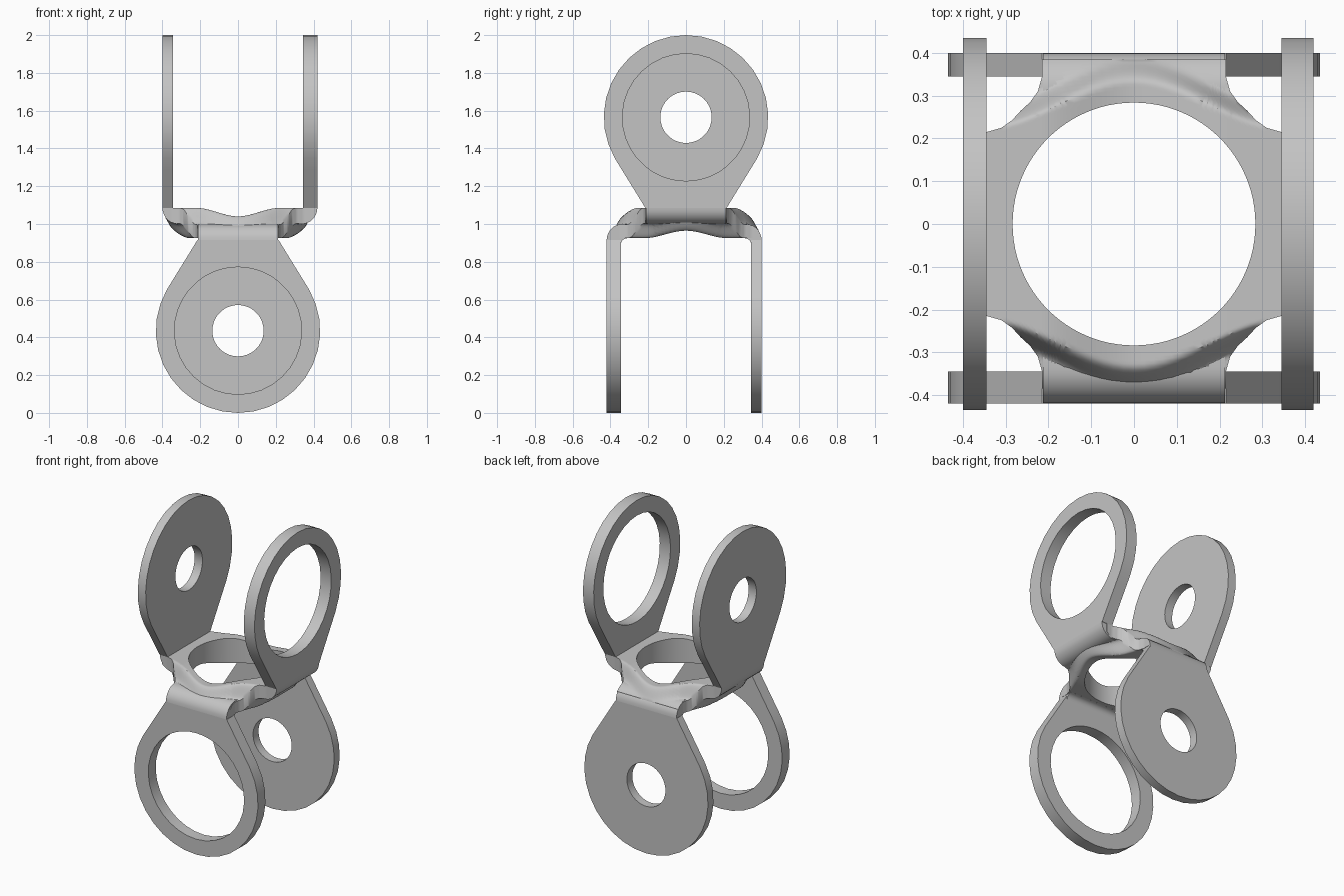
import bpy, bmesh, math
from mathutils import Vector, Matrix

if "Cube" in bpy.data.objects:
    bpy.data.objects.remove(bpy.data.objects["Cube"], do_unlink=True)

metal = bpy.data.materials.new("plain_grey")
grey = (0.55, 0.55, 0.55, 1)
metal.diffuse_color = grey
metal.use_nodes = True
metal.node_tree.nodes["Principled BSDF"].inputs["Base Color"].default_value = grey

INNER = 0.345      # inside face of every arm
STEP = 0.085       # height of the bend between hub and arm
NECK = 0.215       # half width of the neck


def finish(bm, name):
    bmesh.ops.recalc_face_normals(bm, faces=bm.faces)
    mesh = bpy.data.meshes.new(name)
    bm.to_mesh(mesh)
    bm.free()
    mesh.materials.append(metal)
    obj = bpy.data.objects.new(name, mesh)
    bpy.context.collection.objects.link(obj)
    bpy.ops.object.select_all(action='DESELECT')
    obj.select_set(True)
    bpy.context.view_layer.objects.active = obj
    bpy.ops.object.shade_smooth_by_angle(angle=math.radians(35))


def subdivide(points, n):
    """Closed loop with every side cut into n pieces."""
    loop = []
    for a, b in zip(points, points[1:] + points[:1]):
        loop += [a.lerp(b, i / n) for i in range(n)]
    return loop


def smooth(t):
    t = min(max(t, 0), 1)
    return t * t * (3 - 2 * t)


def bridge(bm, a, b):
    for i in range(len(a)):
        j = (i + 1) % len(a)
        bm.faces.new((a[i], a[j], b[j], b[i]))


# Hub: a ring whose two sides swell along crossing directions
def swell(along, across):
    along, across = abs(along), abs(across)
    edge = 0.22 + 0.055 * (1 + math.cos(math.pi * min(along / 0.36, 1)))
    ridge = 0.04 + 0.045 * smooth(along / 0.22)
    drop = max(across - 0.32, 0)
    base = math.sqrt(max(0.083 ** 2 - drop ** 2, 0)) - STEP
    t = smooth((across - edge) / 0.055)
    return ridge * (1 - t) + base * t


def make_hub():
    half = [Vector(p) for p in ((0.385, 0), (0.385, 0.11), (0.385, NECK), (0.345, NECK),
                                (0.31, 0.225), (0.285, 0.243), (0.265, 0.265))]
    quarter = half + [Vector((p.y, p.x)) for p in reversed(half[:-1])]
    points = []
    for k in range(4):
        turn = Matrix.Rotation(k * math.pi / 2, 2)
        points += [turn @ p for p in quarter[:-1]]
    loop = subdivide(points, 4)
    bm = bmesh.new()
    rings = 14
    top, bottom = [], []
    for r in range(rings + 1):
        up, down = [], []
        for p in loop:
            q = (p.normalized() * 0.284).lerp(p, r / rings)
            low = swell(q.y, q.x)
            up.append(bm.verts.new((q.x, q.y, 1 + swell(q.x, q.y))))
            down.append(bm.verts.new((q.x, q.y, 1 - low * (0.88 if low > 0 else 1))))
        top.append(up)
        bottom.append(down)
    for r in range(rings):
        bridge(bm, top[r], top[r + 1])
        bridge(bm, bottom[r + 1], bottom[r])
    bridge(bm, top[0], bottom[0])
    bridge(bm, top[-1], bottom[-1])
    finish(bm, "hub")


# Arm: round eye plate tapering to a neck, plus the bend joining the hub
def make_arm(name, thick, hole, angle, up, fillet):
    bm = bmesh.new()
    centre, radius = 0.565, 0.435
    outer = INNER + thick
    arc = [math.radians(-30 + 240 * i / 22) for i in range(23)]
    loop = [Vector((math.cos(a), math.sin(a))) * radius for a in arc]
    left, right = Vector((-NECK, STEP - centre)), Vector((NECK, STEP - centre))
    for a, b, n in ((loop[-1], left, 4), (left, right, 6), (right, loop[0], 4)):
        loop += [a.lerp(b, i / n) for i in range(1, n + 1)]
    loop.pop()
    rim = [p.normalized() * hole for p in loop]
    o_in, o_out, h_in, h_out = [
        [bm.verts.new((d, p.x, centre + p.y)) for p in pts]
        for pts in (loop, rim) for d in (INNER, outer)]
    bridge(bm, o_in, o_out)
    bridge(bm, h_in, h_out)
    bridge(bm, o_in, h_in)
    bridge(bm, o_out, h_out)

    # Bend profile swept across the neck
    profile = [(0.31, 0)]
    for i in range(9):
        a = math.pi / 2 * (i / 8 - 1)
        profile.append((outer - STEP + STEP * math.cos(a), STEP + STEP * math.sin(a)))
    if fillet:
        profile.append((INNER + thick / 2, 0.115))
        for i in range(6):
            a = math.pi / 2 * i / 5
            profile.append((0.31 + 0.035 * math.cos(a), 0.11 - 0.035 * math.sin(a)))
    else:
        profile += [(INNER, STEP - 0.002), (0.31, STEP - 0.002)]
    sides = [[bm.verts.new((d, w, v)) for d, v in profile] for w in (-0.213, 0.213)]
    bridge(bm, *sides)
    for s in sides:
        bm.faces.new(s)

    place = (Matrix.Translation((0, 0, 1)) @ Matrix.Rotation(angle, 4, 'Z')
             @ Matrix.Diagonal((1, 1, 1 if up else -1, 1)))
    bm.transform(place)
    finish(bm, name)


make_hub()
RING, DISC = (0.075, 0.337), (0.055, 0.136)
make_arm("upper_left_ring_arm", *RING, 0, True, False)
make_arm("upper_right_disc_arm", *DISC, math.pi, True, False)
make_arm("lower_front_ring_arm", *RING, -math.pi / 2, False, True)
make_arm("lower_back_disc_arm", *DISC, math.pi / 2, False, True)
